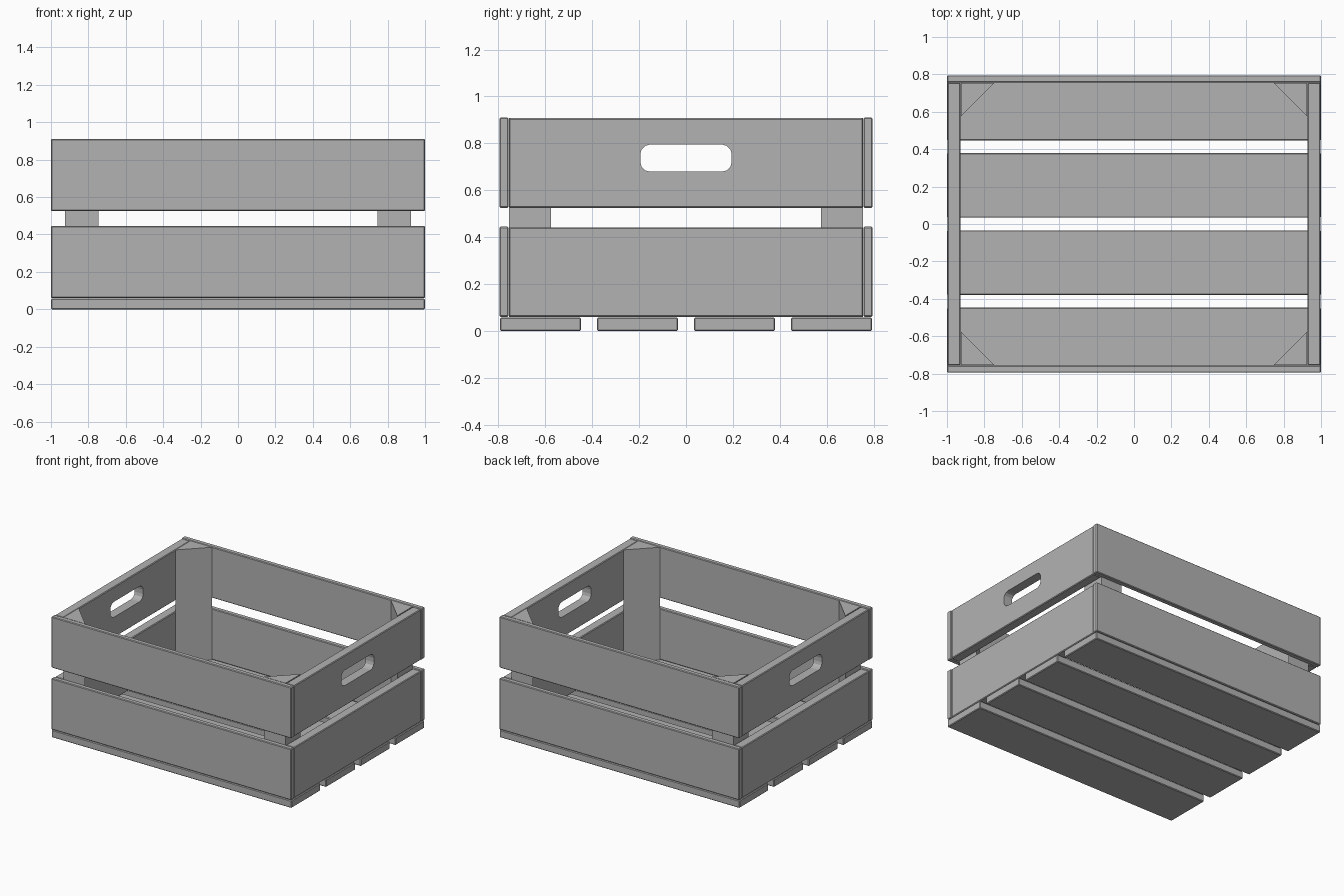
import bpy, bmesh

cube = bpy.data.objects.get("Cube")
if cube:
    bpy.data.objects.remove(cube, do_unlink=True)

# Plain grey for every board
GREY = (0.45, 0.45, 0.45, 1)
grey = bpy.data.materials.new("plain grey")
grey.use_nodes = True
grey.diffuse_color = GREY
grey.node_tree.nodes["Principled BSDF"].inputs["Base Color"].default_value = GREY


def prism(name, outline, z0, z1, bevel=0.0):
    """Extrude an xy outline from z0 to z1, with softened edges."""
    bm = bmesh.new()
    base = bm.faces.new([bm.verts.new((x, y, z0)) for x, y in outline])
    top = bmesh.ops.extrude_face_region(bm, geom=[base])["geom"]
    verts = [v for v in top if isinstance(v, bmesh.types.BMVert)]
    bmesh.ops.translate(bm, verts=verts, vec=(0, 0, z1 - z0))
    bmesh.ops.recalc_face_normals(bm, faces=bm.faces)
    if bevel:
        bmesh.ops.bevel(bm, geom=bm.edges[:], offset=bevel, segments=1, affect='EDGES')
    mesh = bpy.data.meshes.new(name)
    bm.to_mesh(mesh)
    bm.free()
    mesh.materials.append(grey)
    obj = bpy.data.objects.new(name, mesh)
    bpy.context.collection.objects.link(obj)
    return obj


def board(name, x0, x1, y0, y1, z0, z1):
    return prism(name, [(x0, y0), (x1, y0), (x1, y1), (x0, y1)], z0, z1, 0.005)


# Rounded slot cutter, shared by both handle holes
bm = bmesh.new()
bmesh.ops.create_cube(bm, size=1)
bmesh.ops.scale(bm, verts=bm.verts, vec=(2.4, 0.39, 0.116))
bmesh.ops.translate(bm, verts=bm.verts, vec=(0, 0, 0.737))
corners = [e for e in bm.edges if abs(e.verts[0].co.x - e.verts[1].co.x) > 1]
bmesh.ops.bevel(bm, geom=corners, offset=0.042, segments=3, profile=0.5, affect='EDGES')
mesh = bpy.data.meshes.new("handle_cutter")
bm.to_mesh(mesh)
bm.free()
mesh.materials.append(grey)
cutter = bpy.data.objects.new("handle_cutter", mesh)
bpy.context.collection.objects.link(cutter)
cutter.hide_render = True

# Side walls: a lower and an upper board on each side
for level, z0, z1 in (("lower", 0.06, 0.445), ("upper", 0.525, 0.91)):
    board(f"front_{level}_board", -1, 1, -0.795, -0.757, z0, z1)
    board(f"back_{level}_board", -1, 1, 0.757, 0.795, z0, z1)
    for side, x0, x1 in (("left", 0.927, 0.997), ("right", -0.997, -0.927)):
        end = board(f"{side}_{level}_board", x0, x1, -0.755, 0.755, z0, z1 - 0.003)
        if level == "upper":
            cut = end.modifiers.new("handle hole", 'BOOLEAN')
            cut.object = cutter
            cut.solver = 'EXACT'
            bpy.context.view_layer.objects.active = end
            bpy.ops.object.modifier_apply(modifier=cut.name)
bpy.data.objects.remove(cutter, do_unlink=True)

# Triangular corner posts
for sx, side in ((1, "left"), (-1, "right")):
    for sy, end in ((-1, "front"), (1, "back")):
        outline = [(sx * 0.925, sy * 0.755), (sx * 0.745, sy * 0.755), (sx * 0.925, sy * 0.575)]
        prism(f"{end}_{side}_post", outline, 0.06, 0.908)

# Floor planks
for i in range(4):
    y = -0.62 + i * 0.4133
    board(f"floor_plank_{i + 1}", -1, 1, y - 0.173, y + 0.173, 0, 0.057)
